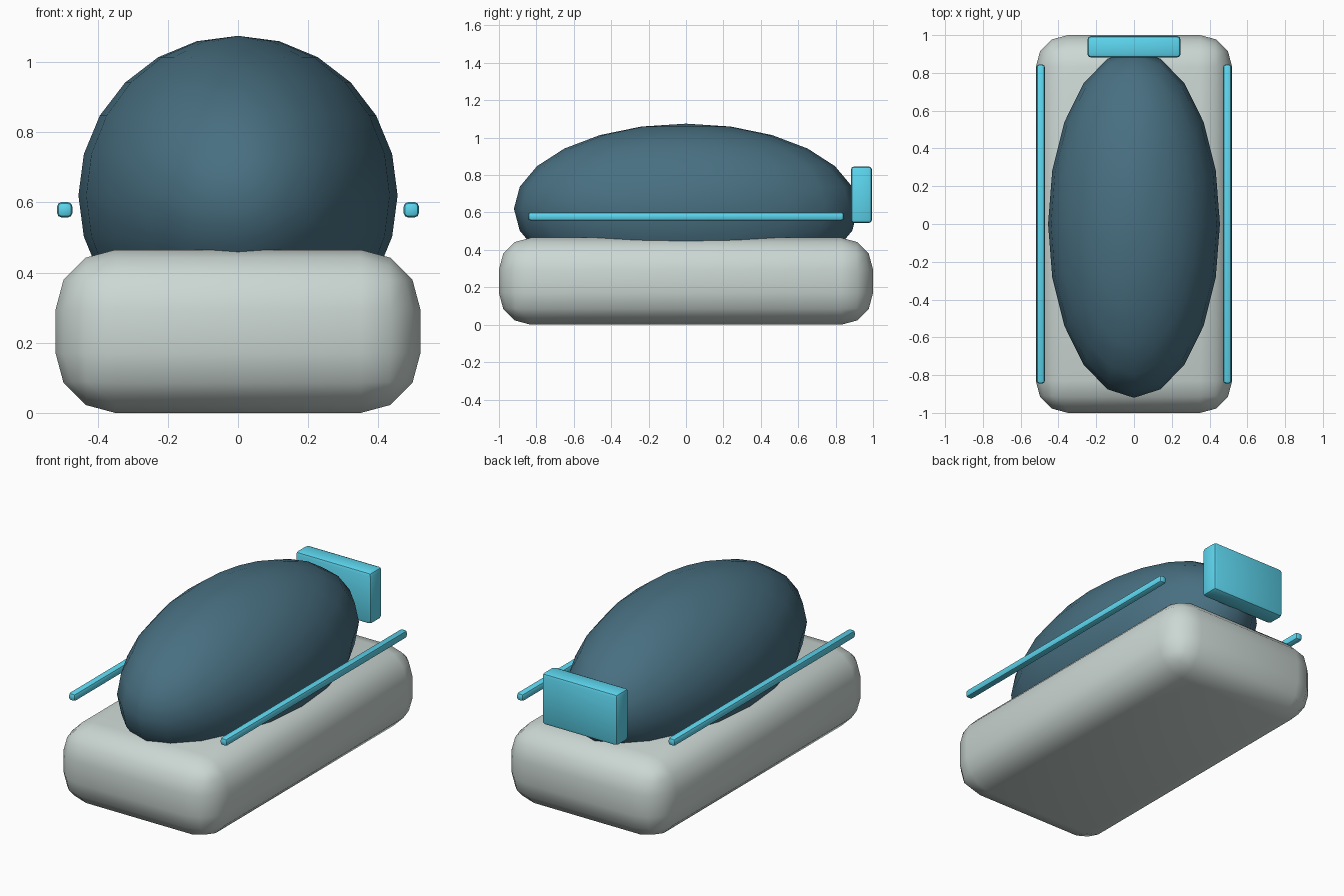
import bpy

cube = bpy.data.objects.get("Cube")
if cube:
    bpy.data.objects.remove(cube, do_unlink=True)


def make_material(name, rgb):
    mat = bpy.data.materials.new(name)
    mat.use_nodes = True
    color = (*rgb, 1)
    mat.diffuse_color = color
    mat.node_tree.nodes["Principled BSDF"].inputs["Base Color"].default_value = color
    return mat


def finish(obj, name, mat):
    obj.name = obj.data.name = name
    obj.data.materials.append(mat)


def rounded_box(name, center, size, bevel, segments, mat):
    bpy.ops.mesh.primitive_cube_add(size=1, location=center)
    obj = bpy.context.object
    obj.scale = size
    bpy.ops.object.transform_apply(location=False, rotation=False, scale=True)
    mod = obj.modifiers.new("Rounded edges", "BEVEL")
    mod.width = bevel
    mod.segments = segments
    bpy.ops.object.modifier_apply(modifier=mod.name)
    bpy.ops.object.shade_smooth_by_angle()
    finish(obj, name, mat)
    return obj


shell_grey = make_material("pale_grey", (0.60, 0.68, 0.65))
dark_teal = make_material("dark_teal", (0.065, 0.16, 0.22))
cyan = make_material("cyan", (0.11, 0.68, 0.87))

# Rounded base
rounded_box("base", (0, 0, 0.2325), (1.04, 2, 0.465), 0.17, 3, shell_grey)

# Elongated dome sunk into the base
bpy.ops.mesh.primitive_uv_sphere_add(segments=20, ring_count=12, radius=1,
                                     location=(0, 0, 0.62))
dome = bpy.context.object
dome.scale = (0.455, 0.92, 0.455)
bpy.ops.object.transform_apply(location=False, rotation=False, scale=True)
bpy.ops.object.shade_smooth()
finish(dome, "dome", dark_teal)

# Side rails
for side, x in (("left", 0.494), ("right", -0.494)):
    rounded_box(side + "_rail", (x, 0, 0.579), (0.045, 1.69, 0.045), 0.015, 2, cyan)

# Rear panel
rounded_box("rear_panel", (0, 0.938, 0.695), (0.494, 0.114, 0.304), 0.02, 2, cyan)
